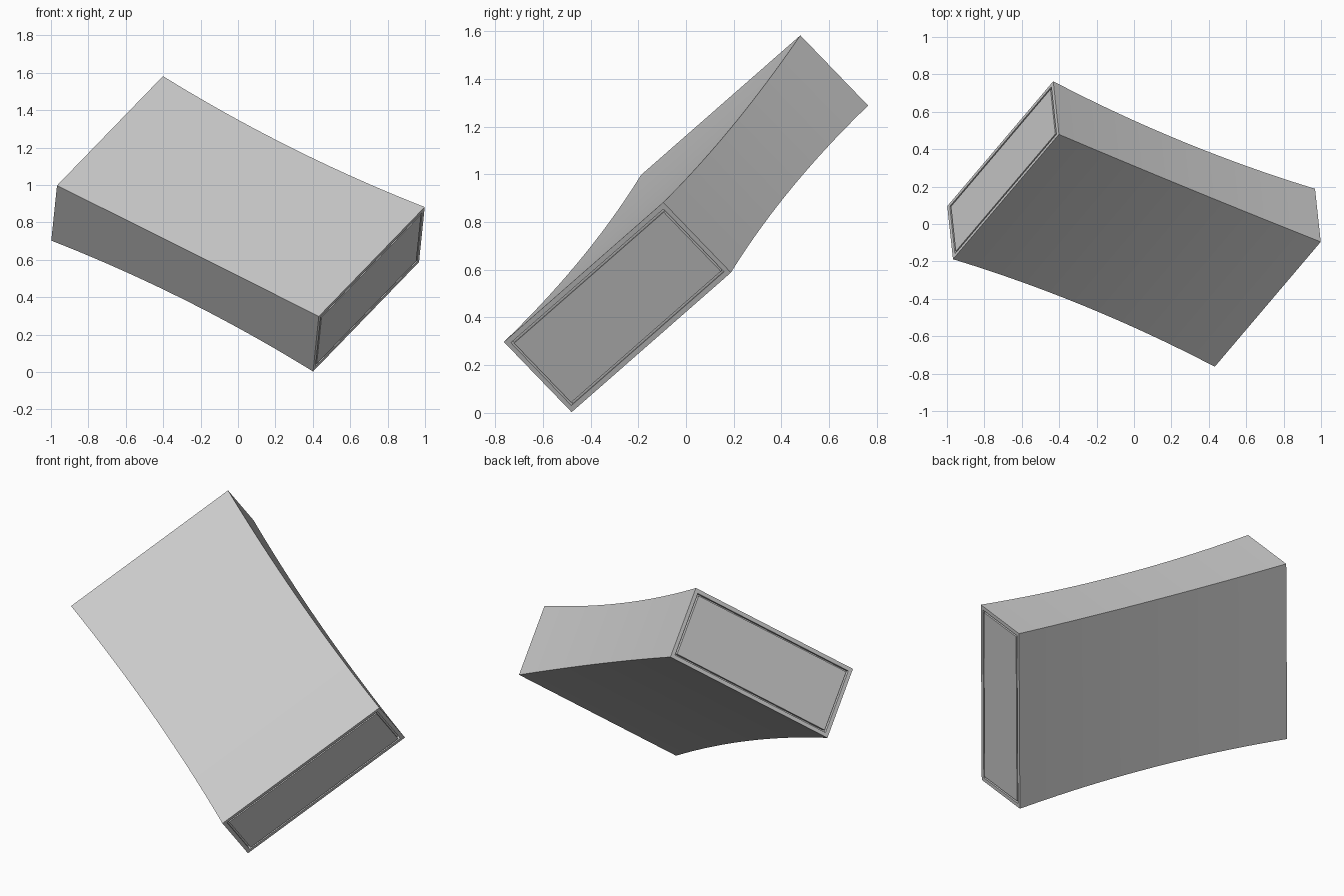
import bpy, bmesh
from mathutils import Vector, Matrix

if "Cube" in bpy.data.objects:
    bpy.data.objects.remove(bpy.data.objects["Cube"])

W, T, L = 1.053, 0.410, 1.667      # width, thickness, length
PINCH, SEG = 0.025, 20             # inward bow at mid length
RIM, GAP, DEPTH = 0.022, 0.010, 0.02

# tilted frame: length, width and thickness directions
s = Vector((1.40, -0.575, -0.70)).normalized()
u = Vector((0.57, 0.668, 0.585))
u = (u - s * u.dot(s)).normalized()
n = s.cross(u)
frame = Matrix.Translation((0, 0, 0.7925)) @ Matrix((s, u, n)).transposed().to_4x4()


def ring(bm, x, inset):
    a, b = W / 2 - inset, T / 2 - inset
    return [bm.verts.new((x, y, z)) for y, z in ((-a, -b), (a, -b), (a, b), (-a, b))]


def loft(bm, rings, cap=False):
    for r, q in zip(rings, rings[1:]):
        for i in range(4):
            j = (i + 1) % 4
            bm.faces.new((r[i], r[j], q[j], q[i]))
    if cap:
        bm.faces.new(rings[0])
        bm.faces.new(rings[-1])


def finish(bm, name):
    bmesh.ops.recalc_face_normals(bm, faces=bm.faces)
    me = bpy.data.meshes.new(name)
    bm.to_mesh(me)
    bm.free()
    me.transform(frame)
    ob = bpy.data.objects.new(name, me)
    bpy.context.collection.objects.link(ob)
    bpy.ops.object.select_all(action='DESELECT')
    ob.select_set(True)
    bpy.context.view_layer.objects.active = ob
    bpy.ops.object.shade_smooth_by_angle()


# pinched shell with rims and a narrow groove at each end
h = L / 2
bm = bmesh.new()
inner = h - DEPTH
rings = [ring(bm, -inner, RIM), ring(bm, -h, RIM)]
for k in range(SEG + 1):
    t = 2 * k / SEG - 1
    rings.append(ring(bm, t * h, PINCH * (1 - t * t)))
rings += [ring(bm, h, RIM), ring(bm, inner, RIM)]
loft(bm, rings, cap=True)
finish(bm, "pinched_shell")

# flush panel inside each end rim
for side, name in ((-1, "left_end_panel"), (1, "right_end_panel")):
    bm = bmesh.new()
    loft(bm, [ring(bm, side * (inner - 0.002), RIM + GAP), ring(bm, side * h, RIM + GAP)], cap=True)
    finish(bm, name)
